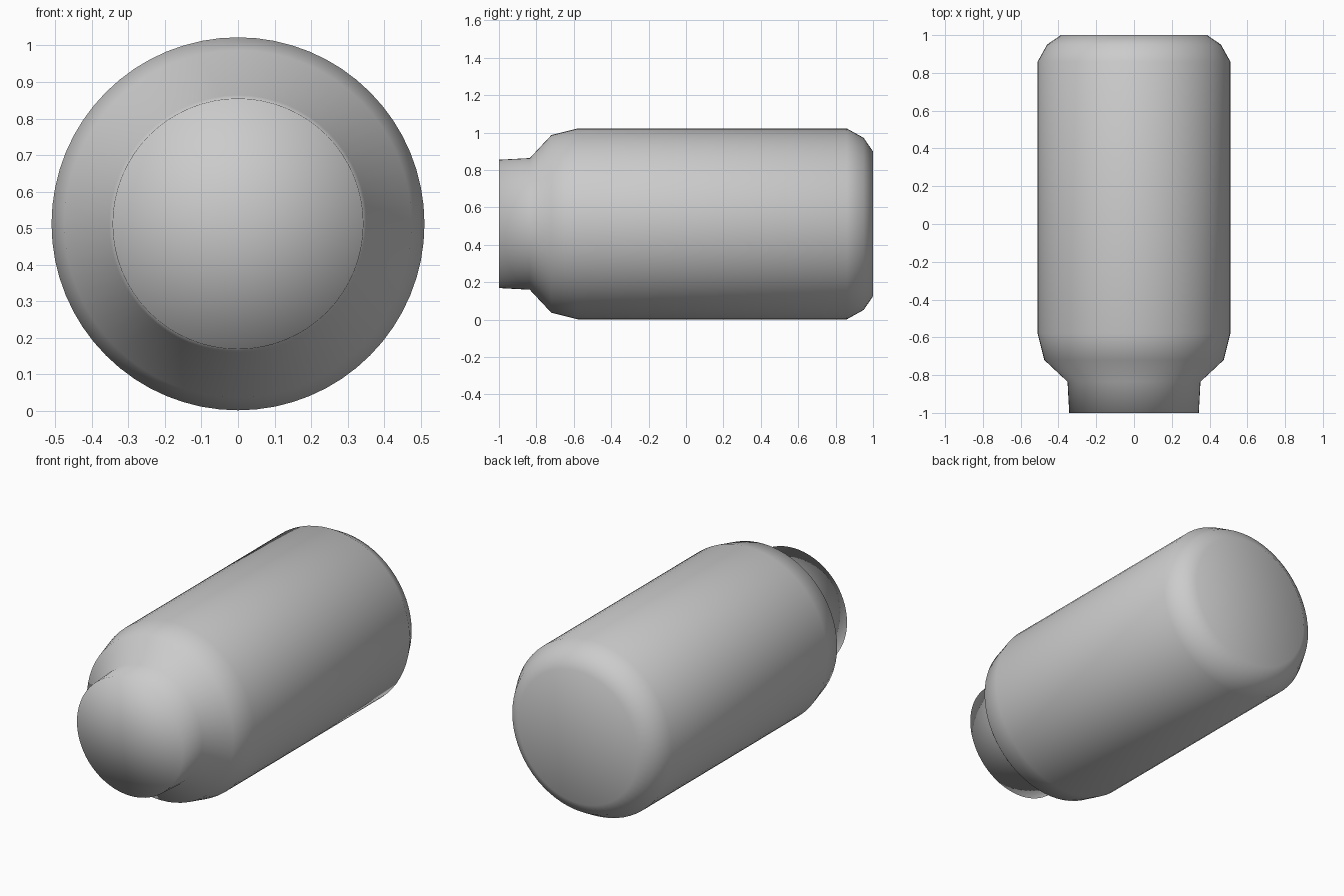
import bpy, bmesh, math

if "Cube" in bpy.data.objects:
    bpy.data.objects.remove(bpy.data.objects["Cube"])

SIDES = 64
AXIS_Z = 0.512

# Bottle outline: (position along y, radius), neck to base
PROFILE = [(-1.0, 0.0), (-1.0, 0.343), (-0.835, 0.352), (-0.72, 0.475),
           (-0.58, 0.51), (0.86, 0.51), (0.95, 0.46), (1.0, 0.387), (1.0, 0.0)]

# Lathe the outline around the lengthwise axis
bm = bmesh.new()
verts = [bm.verts.new((r, y, 0)) for y, r in PROFILE]
edges = [bm.edges.new(pair) for pair in zip(verts, verts[1:])]
bmesh.ops.spin(bm, geom=verts + edges, cent=(0, 0, 0), axis=(0, 1, 0),
               angle=math.tau, steps=SIDES)
bmesh.ops.remove_doubles(bm, verts=bm.verts, dist=1e-4)
bmesh.ops.recalc_face_normals(bm, faces=bm.faces)

# Smooth everywhere, so the caps shade softly into the walls
for f in bm.faces:
    f.smooth = True

mesh = bpy.data.meshes.new("bottle")
bm.to_mesh(mesh)
bm.free()
bottle = bpy.data.objects.new("bottle", mesh)
bottle.location.z = AXIS_Z
bpy.context.collection.objects.link(bottle)
